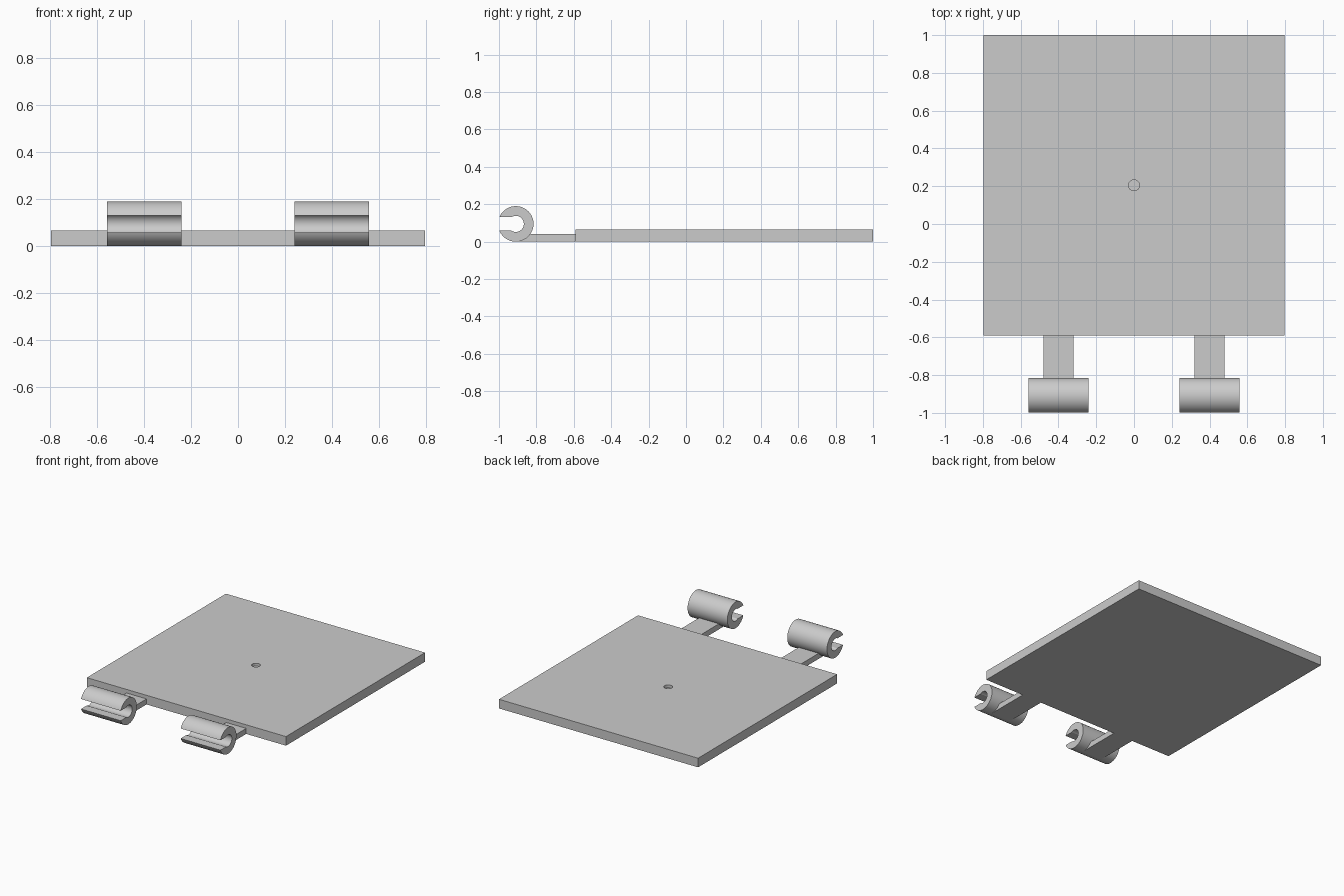
import bpy, bmesh
from math import asin, cos, sin, pi

cube = bpy.data.objects.get("Cube")
if cube:
    bpy.data.objects.remove(cube, do_unlink=True)

grey = bpy.data.materials.new("light_grey")
grey.use_nodes = True
grey.diffuse_color = (0.6, 0.6, 0.6, 1)
grey.node_tree.nodes["Principled BSDF"].inputs["Base Color"].default_value = grey.diffuse_color


def add_object(name, bm):
    bmesh.ops.recalc_face_normals(bm, faces=bm.faces)
    mesh = bpy.data.meshes.new(name)
    bm.to_mesh(mesh)
    bm.free()
    mesh.materials.append(grey)
    obj = bpy.data.objects.new(name, mesh)
    bpy.context.collection.objects.link(obj)
    return obj


def activate(obj):
    bpy.ops.object.select_all(action='DESELECT')
    obj.select_set(True)
    bpy.context.view_layer.objects.active = obj


def box(name, low, high):
    bm = bmesh.new()
    bmesh.ops.create_cube(bm, size=1)
    for v in bm.verts:
        v.co = [lo + (c + 0.5) * (hi - lo) for c, lo, hi in zip(v.co, low, high)]
    return add_object(name, bm)


def clip(name, x0, x1, y, z, outer, inner, half_gap, steps=48):
    """C-shaped tube along x, with a level slot opening to the front."""
    bm = bmesh.new()

    def arc(x, radius):
        limit = pi - asin(half_gap / radius)
        angles = [limit * (2 * i / steps - 1) for i in range(steps + 1)]
        return [bm.verts.new((x, y + radius * cos(a), z + radius * sin(a))) for a in angles]

    loops = [arc(x0, outer), arc(x1, outer), arc(x1, inner), arc(x0, inner)]
    for a, b in zip(loops, loops[1:] + loops[:1]):
        for i in range(steps):
            bm.faces.new((a[i], a[i + 1], b[i + 1], b[i]))
    # flat lips of the slot
    for end in (0, steps):
        bm.faces.new([loop[end] for loop in loops])
    obj = add_object(name, bm)
    activate(obj)
    bpy.ops.object.shade_smooth_by_angle(angle=pi / 6)
    return obj


# Base plate with a shallow round recess
plate = box("base_plate", (-0.797, -0.59, 0), (0.797, 1, 0.066))
bm = bmesh.new()
bmesh.ops.create_cone(bm, cap_ends=True, segments=32, radius1=0.029, radius2=0.029, depth=0.05)
bmesh.ops.translate(bm, verts=bm.verts, vec=(0, 0.205, 0.071))
cutter = add_object("recess_cutter", bm)
cutter.hide_render = True
cut = plate.modifiers.new("recess", 'BOOLEAN')
cut.operation = 'DIFFERENCE'
cut.solver = 'EXACT'
cut.object = cutter
activate(plate)
bpy.ops.object.modifier_apply(modifier=cut.name)
bpy.data.objects.remove(cutter, do_unlink=True)

# Hinge arms and snap clips on both sides
for side, x in (("left", 0.399), ("right", -0.399)):
    box(side + "_arm", (x - 0.08, -0.912, 0), (x + 0.08, -0.59, 0.04))
    clip(side + "_clip", x - 0.159, x + 0.159, -0.91, 0.095, 0.095, 0.043, 0.036)
